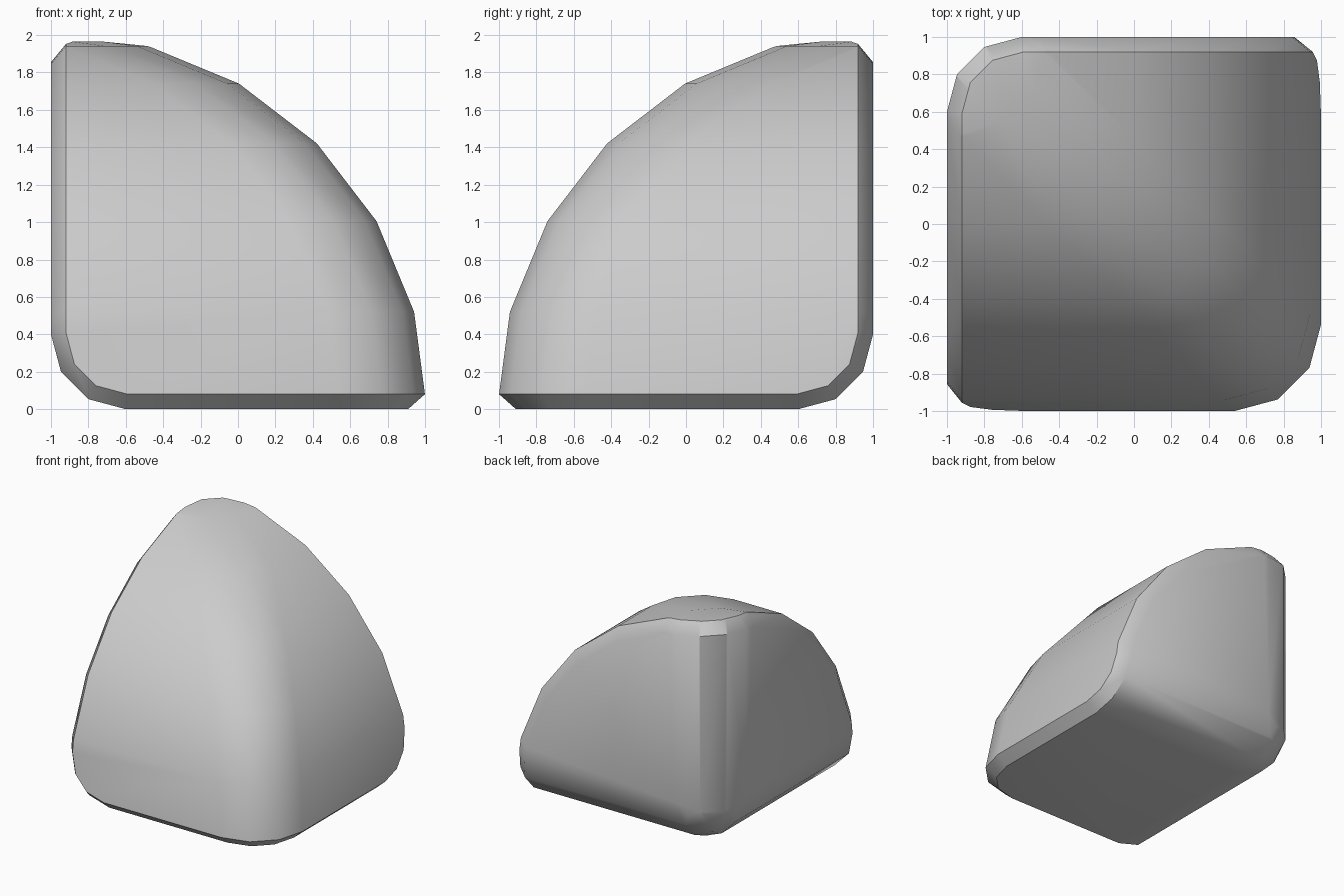
import bpy, bmesh
from math import cos, sin, radians
from mathutils import Vector

if "Cube" in bpy.data.objects:
    bpy.data.objects.remove(bpy.data.objects["Cube"])

R = 2.01        # radius of the quarter-round profile
EDGE = 0.4      # rounding between the three flat walls
RIDGE = 0.46    # rounding of the ridge between the two curved faces


def plane(normal, point):
    n = Vector(normal).normalized()
    return n, n.dot(Vector(point))


# Flat walls: left, back, bottom
left, back, down = Vector((-1, 0, 0)), Vector((0, 1, 0)), Vector((0, 0, -1))
walls = [plane(w, (-1, 1, 0)) for w in (left, back, down)]

# Three-segment rounding of the edges between the walls
centre = Vector((-1 + EDGE, 1 - EDGE, EDGE))
rounds = []
for a, b in ((left, down), (back, down), (left, back)):
    for t in (15, 45, 75):
        n = a * cos(radians(t)) + b * sin(radians(t))
        rounds.append(plane(n, centre + n * EDGE * cos(radians(15))))

# Ball corner where the three roundings meet
ball = []
for i, j, k in ((1, 1, 1), (2, 1, 1), (1, 2, 1), (1, 1, 2),
                (2, 2, 1), (2, 1, 2), (1, 2, 2)):
    n = (left * i + back * j + down * k).normalized()
    ball.append(plane(n, centre + n * EDGE * 0.965))

# Two quarter-round faces and the rounded ridge between them
curved = []
for s in range(6):
    a0, a1 = radians(15 * s), radians(15 * (s + 1))
    dx, dz = R * (cos(a1) - cos(a0)), R * (sin(a1) - sin(a0))
    x, z = -1 + R * cos(a0), R * sin(a0)
    for t, v in ((0, 0), (15, 0), (45, 30), (75, 60), (90, 90)):
        t, v = radians(t), radians(v)
        n = (cos(t), -sin(t), -dx * (cos(t) + sin(t)) / dz)
        p = (x - RIDGE + RIDGE * cos(v), -x + RIDGE - RIDGE * sin(v), z)
        curved.append(plane(n, p))

# Narrow chamfer wherever a wall or rounding meets a curved face
chamfers = []
for n1, d1 in walls + rounds:
    for n2, d2 in curved:
        n = n1 * 1.25 + n2
        chamfers.append((n / n.length, (d1 * 1.25 + d2 - 0.1) / n.length))

# Carve the block from a cube, one plane at a time
bm = bmesh.new()
bmesh.ops.create_cube(bm, size=6)
for n, d in walls + curved + rounds + ball + chamfers:
    if max(n.dot(v.co) for v in bm.verts) < d + 1e-4:
        continue
    bmesh.ops.bisect_plane(bm, geom=bm.verts[:] + bm.edges[:] + bm.faces[:],
                           dist=1e-5, plane_co=n * d, plane_no=n, clear_outer=True)
    rim = [e for e in bm.edges if e.is_boundary]
    if rim:
        bmesh.ops.edgeloop_fill(bm, edges=rim)
bmesh.ops.remove_doubles(bm, verts=bm.verts[:], dist=0.002)
bmesh.ops.recalc_face_normals(bm, faces=bm.faces[:])

mesh = bpy.data.meshes.new("rounded_corner_block")
bm.to_mesh(mesh)
bm.free()
block = bpy.data.objects.new("rounded_corner_block", mesh)
bpy.context.collection.objects.link(block)
bpy.context.view_layer.objects.active = block
block.select_set(True)
bpy.ops.object.shade_smooth_by_angle(angle=radians(40))
